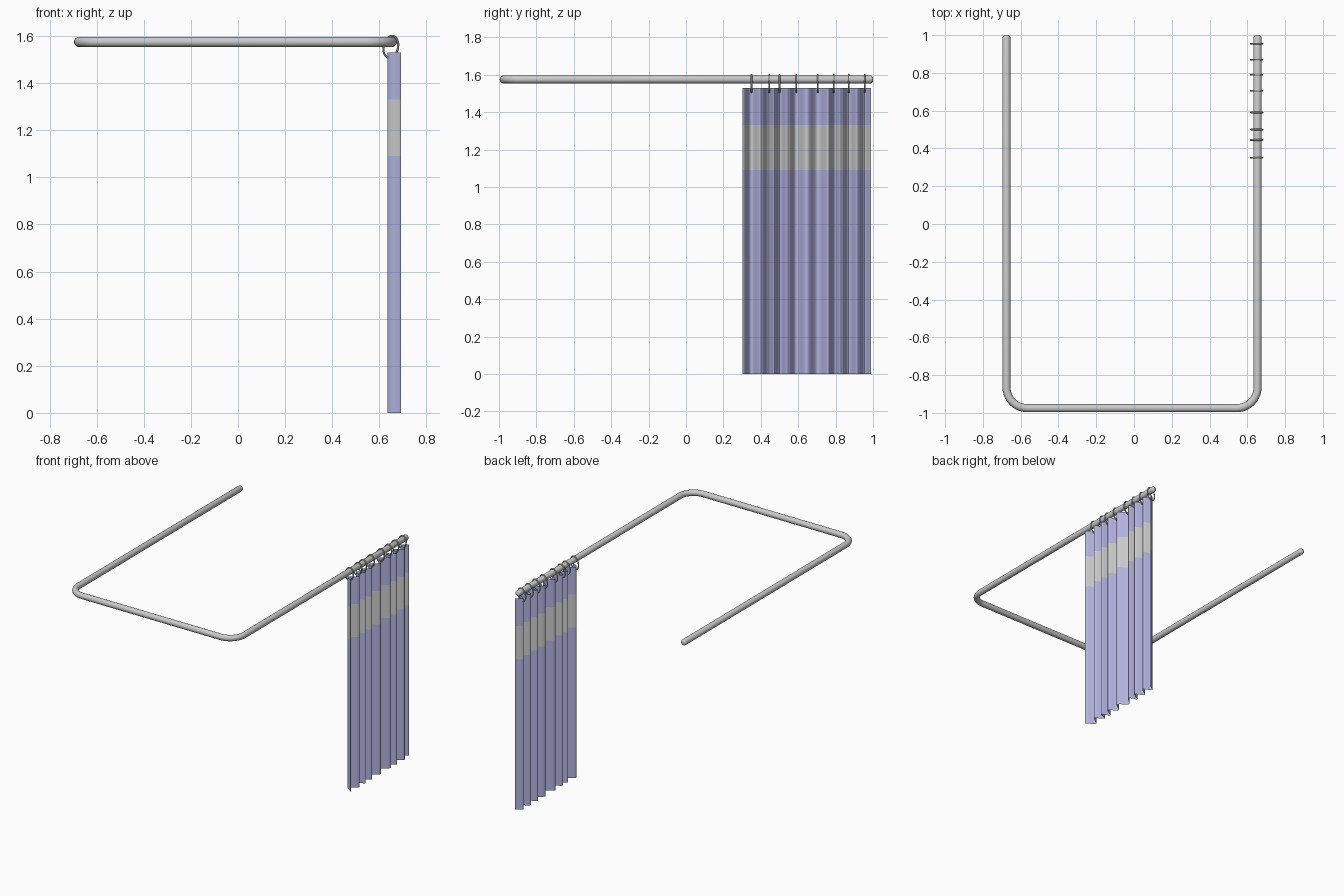
import bpy, bmesh, math
from mathutils import Vector

if "Cube" in bpy.data.objects:
    bpy.data.objects.remove(bpy.data.objects["Cube"])

ROD_Z, ROD_R = 1.575, 0.0213
LAVENDER = bpy.data.materials.new("lavender_cloth")
LAVENDER.diffuse_color = (0.45, 0.45, 0.75, 1)
LAVENDER.use_nodes = True
LAVENDER.node_tree.nodes["Principled BSDF"].inputs["Base Color"].default_value = LAVENDER.diffuse_color


def new_object(name, bm, mat=None):
    bmesh.ops.recalc_face_normals(bm, faces=bm.faces)
    mesh = bpy.data.meshes.new(name)
    bm.to_mesh(mesh)
    bm.free()
    obj = bpy.data.objects.new(name, mesh)
    bpy.context.collection.objects.link(obj)
    if mat:
        mesh.materials.append(mat)
    bpy.ops.object.select_all(action='DESELECT')
    obj.select_set(True)
    bpy.context.view_layer.objects.active = obj
    bpy.ops.object.shade_smooth_by_angle(angle=math.radians(40))
    return obj


def sweep(name, rings, closed=False):
    """Skin a tube from (centre, side, up, radius) stations."""
    bm = bmesh.new()
    n = 20 if not closed else 8
    loops = []
    for c, side, up, r in rings:
        loops.append([bm.verts.new(c + side * r * math.cos(2 * math.pi * k / n)
                                   + up * r * math.sin(2 * math.pi * k / n)) for k in range(n)])
    pairs = list(zip(loops, loops[1:])) + ([(loops[-1], loops[0])] if closed else [])
    for a, b in pairs:
        for k in range(n):
            bm.faces.new((a[k], a[(k + 1) % n], b[(k + 1) % n], b[k]))
    if not closed:
        bm.faces.new(loops[0])
        bm.faces.new(loops[-1])
    return new_object(name, bm)


# U-shaped rail with rounded corners and rounded ends
XL, XR, YF, BEND = -0.675, 0.654, -0.975, 0.11
Z = Vector((0, 0, 1))
end_round = [(0.0, 0.5), (0.003, 0.75), (0.008, 0.92), (0.014, 1.0)]
stations = [(Vector((XL, 1 - d, ROD_Z)), Vector((1, 0, 0)), Z, ROD_R * s) for d, s in end_round]
for cx, start in ((XL + BEND, math.pi), (XR - BEND, 1.5 * math.pi)):
    for i in range(11):
        a = start + i * math.pi / 20
        out = Vector((math.cos(a), math.sin(a), 0))
        stations.append((Vector((cx, YF + BEND, ROD_Z)) + out * BEND, -out, Z, ROD_R))
stations += [(Vector((XR, 1 - d, ROD_Z)), Vector((-1, 0, 0)), Z, ROD_R * s)
             for d, s in reversed(end_round)]
sweep("curtain_rail", stations)

# Oval hanging rings
RING_Y = [0.35, 0.445, 0.5, 0.59, 0.705, 0.79, 0.87, 0.955]
for i, y in enumerate(RING_Y):
    ring = []
    for k in range(32):
        a = 2 * math.pi * k / 32
        c = Vector((0.649 - 0.006 * math.cos(a), y, 1.554 + 0.047 * math.cos(a)))
        c.x += 0.031 * math.sin(a) + 0.012 * math.cos(a)
        out = Vector((math.sin(a), 0, math.cos(a)))
        ring.append((c, out, Vector((0, 1, 0)), 0.0045))
    sweep(f"curtain_ring_{i + 1}", ring, closed=True)

# Fold line: outer crests between the rings, inner troughs at the rings
CREST_Y = [0.302, 0.40, 0.472, 0.545, 0.645, 0.765, 0.83, 0.92]
extremes = []
for crest, trough in zip(CREST_Y, RING_Y):
    extremes += [(crest, 0.693), (trough, 0.635)]
extremes.append((0.99, 0.680))
fold = []
for (y0, x0), (y1, x1) in zip(extremes, extremes[1:]):
    for k in range(8):
        t = k / 8
        s = 0.5 - 0.5 * math.cos(math.pi * t)
        fold.append((x0 + (x1 - x0) * s, y0 + (y1 - y0) * t))
fold.append((extremes[-1][1], extremes[-1][0]))


def cloth(name, z0, z1, mat=None):
    bm = bmesh.new()
    cols = [(bm.verts.new((x, y, z0)), bm.verts.new((x, y, z1))) for x, y in fold]
    for a, b in zip(cols, cols[1:]):
        bm.faces.new((a[0], b[0], b[1], a[1]))
    return new_object(name, bm, mat)


# Pleated curtain with a grey mesh band
cloth("curtain_lower", 0.0, 1.09, LAVENDER)
cloth("curtain_mesh_band", 1.09, 1.33)
cloth("curtain_top", 1.33, 1.53, LAVENDER)
